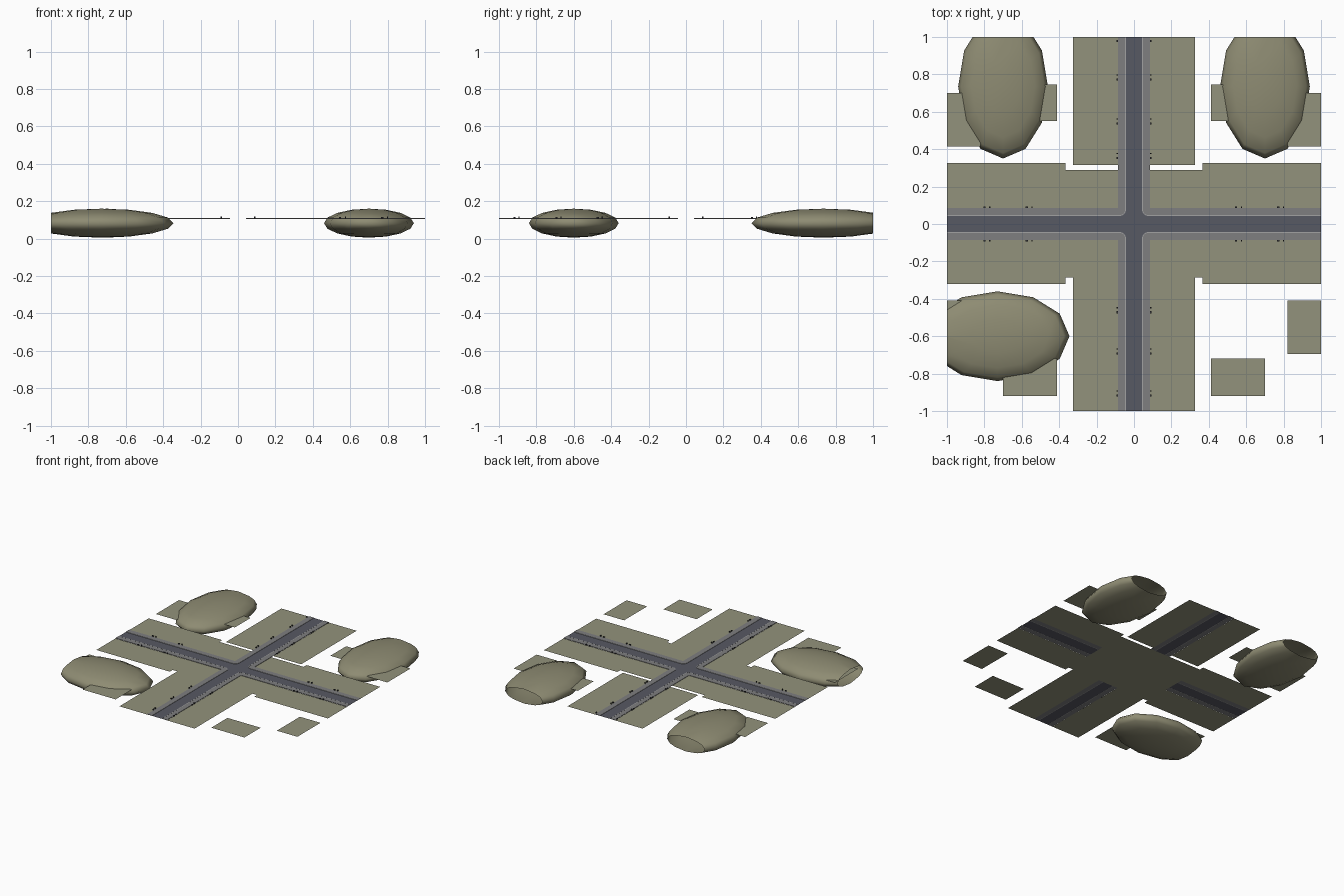
import bpy, bmesh
from math import sin, cos, pi
from mathutils import Vector

if "Cube" in bpy.data.objects:
    bpy.data.objects.remove(bpy.data.objects["Cube"])

Z = 0.105            # ground level
ROAD, CURB, WALK = 0.043, 0.047, 0.085


def material(name, rgb):
    m = bpy.data.materials.new(name)
    m.diffuse_color = (*rgb, 1)
    m.use_nodes = True
    m.node_tree.nodes["Principled BSDF"].inputs["Base Color"].default_value = m.diffuse_color
    return m


GRASS = material("grass", (0.29, 0.29, 0.20))
HILL = material("hill_grass", (0.27, 0.26, 0.17))
ASPHALT = material("asphalt", (0.095, 0.10, 0.125))
PAVING = material("paving", (0.21, 0.21, 0.215))
STONE = material("curb_stone", (0.36, 0.36, 0.36))
DARK = material("dark_metal", (0.03, 0.03, 0.035))


def finish(name, bm, mat):
    me = bpy.data.meshes.new(name)
    bm.to_mesh(me)
    bm.free()
    me.materials.append(mat)
    ob = bpy.data.objects.new(name, me)
    bpy.context.collection.objects.link(ob)
    return ob


def sheets(name, rects, z, mat):
    """Flat rectangles given as x0, x1, y0, y1."""
    bm = bmesh.new()
    for x0, x1, y0, y1 in rects:
        bm.faces.new([bm.verts.new((x, y, z)) for x, y in
                      ((x0, y0), (x1, y0), (x1, y1), (x0, y1))])
    return finish(name, bm, mat)


def corner_strips(name, inner, outer, r_in, r_out, z, h, mat):
    """Raised strip round a road corner, repeated in four quadrants."""
    def path(d, r):
        if r == 0:
            return [(1, d), (d, d), (d, 1)]
        arc = [(d + r - r * sin(a), d + r - r * cos(a))
               for a in [i * pi / 12 for i in range(7)]]
        return [(1, d)] + arc + [(d, 1)]
    pts = path(inner, r_in) + path(outer, r_out)[::-1]
    bm = bmesh.new()
    for sx in (1, -1):
        for sy in (1, -1):
            f = bm.faces.new([bm.verts.new((x * sx, y * sy, z)) for x, y in pts])
            ext = bmesh.ops.extrude_face_region(bm, geom=[f])["geom"]
            bmesh.ops.translate(bm, vec=(0, 0, h),
                                verts=[g for g in ext if isinstance(g, bmesh.types.BMVert)])
    bmesh.ops.recalc_face_normals(bm, faces=bm.faces)
    return finish(name, bm, mat)


# Grass: middle piece, then the verges beside each arm
sheets("grass_middle", [(-.365, .365, -.285, .29)], Z, GRASS)
verges = []
for s in (-1, 1):
    a, b = sorted((s * .365, s))
    verges += [(a, b, WALK, .326), (a, b, -.32, -WALK)]
    a, b = sorted((s * WALK, s * .325))
    verges += [(a, b, .315, 1), (a, b, -1, -.285)]
sheets("grass_verges", verges, Z, GRASS)

# Separate lawn patches, two in each quadrant
lawns = []
for s in (-1, 1):
    a, b = sorted((s * .822, s))
    lawns += [(a, b, .415, .70), (a, b, -.695, -.41)]
    a, b = sorted((s * .413, s * .70))
    lawns += [(a, b, .55, .745), (a, b, -.92, -.72)]
sheets("lawn_patches", lawns, Z, GRASS)

# Crossroads
w = WALK
sheets("road", [(-w, w, -w, w), (-1, -w, -ROAD, ROAD), (w, 1, -ROAD, ROAD),
                (-ROAD, ROAD, w, 1), (-ROAD, ROAD, -1, -w)], Z + .001, ASPHALT)
corner_strips("sidewalks", CURB, WALK, .03, 0, Z + .0005, .003, PAVING)
corner_strips("curbs", ROAD, CURB, .034, .03, Z + .0005, .0035, STONE)


# Hills: squashed low-poly spheres cut open at the edge of the plot
def hill(name, x, y, rx, ry):
    bm = bmesh.new()
    bmesh.ops.create_uvsphere(bm, u_segments=12, v_segments=8, radius=1)
    for v in bm.verts:
        v.co = Vector((x + rx * v.co.x, y + ry * v.co.y, .0825 + .0775 * v.co.z))
    for n in ((-1, 0, 0), (0, 1, 0)):
        bmesh.ops.bisect_plane(bm, geom=bm.verts[:] + bm.edges[:] + bm.faces[:],
                               plane_co=n, plane_no=n, clear_outer=True)
    for f in bm.faces:
        f.smooth = True
    finish(name, bm, HILL)


hill("hill_back_right", .70, .735, .24, .385)
hill("hill_back_left", -.70, .735, .24, .385)
hill("hill_front_left", -.73, -.60, .385, .24)

# Street furniture: small dark pairs along the sidewalks
bm = bmesh.new()


def box(x, y, sx, sy, h):
    vs = bmesh.ops.create_cube(bm, size=1)["verts"]
    for v in vs:
        v.co = Vector((x + v.co.x * sx, y + v.co.y * sy, Z + .003 + (v.co.z + .5) * h))


for side in (-.09, .09):
    for t in (-.905, -.68, -.46, .365, .55, .785, .99):
        for d, size, h in ((-.012, .012, .007), (.012, .006, .010)):
            if t + d < 1:
                box(side, t + d, .007, size, h)
    for t in (-.785, -.56, .56, .785):
        for d, size, h in ((-.014, .012, .007), (.014, .006, .010)):
            box(t + d, side, size, .007, h)
finish("street_furniture", bm, DARK)
